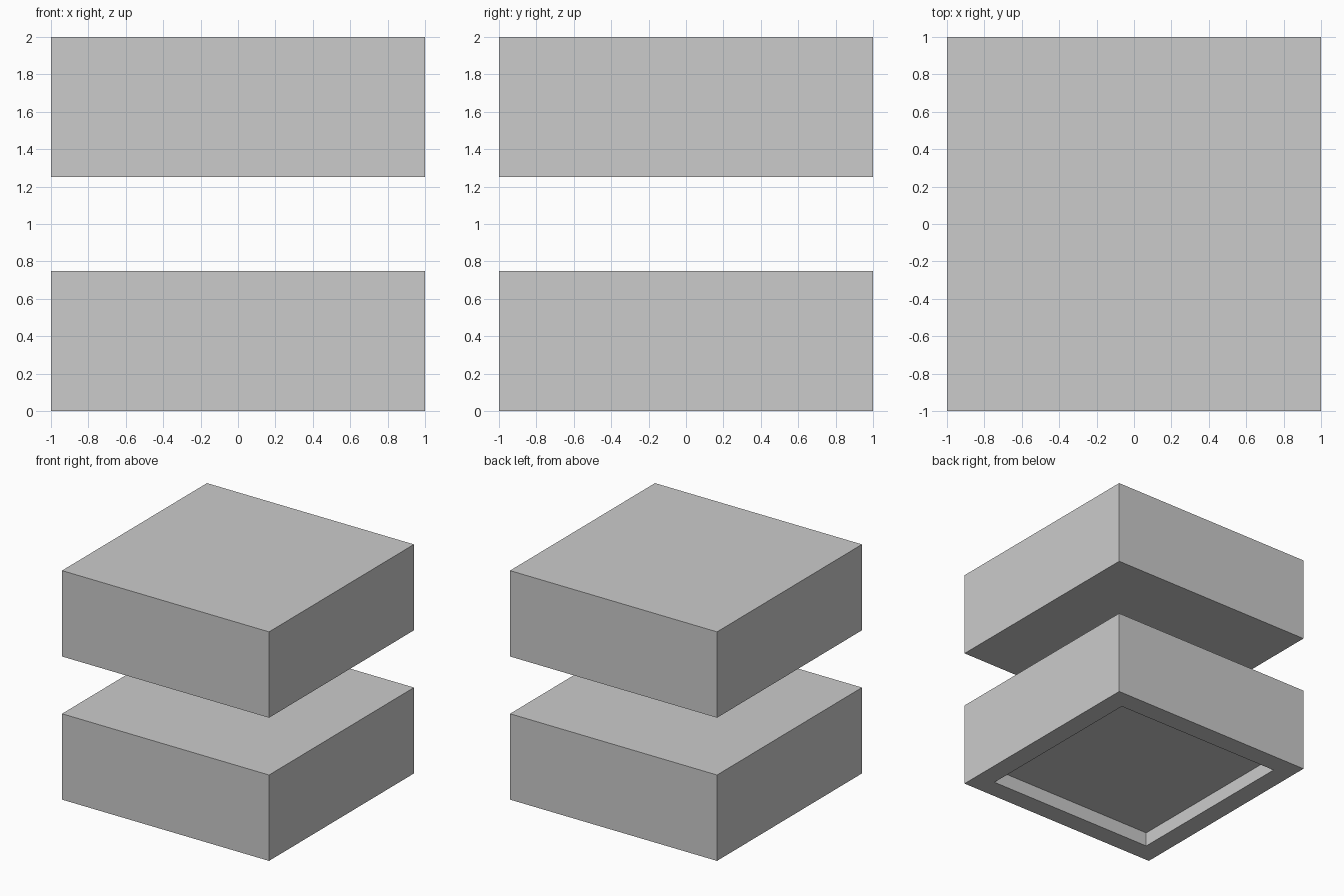
import bpy, bmesh

if "Cube" in bpy.data.objects:
    bpy.data.objects.remove(bpy.data.objects["Cube"])


def block(name, z0, z1, recess=None):
    """Square slab; recess = (rim width, depth) sinks a panel into the underside."""
    bm = bmesh.new()
    bmesh.ops.create_cube(bm, size=2)
    for v in bm.verts:
        v.co.z = z0 if v.co.z < 0 else z1
    bm.normal_update()
    if recess:
        rim, depth = recess
        base = min(bm.faces, key=lambda f: f.calc_center_median().z)
        # inset the rim, then extrude the panel straight up
        bmesh.ops.inset_region(bm, faces=[base], thickness=rim)
        out = bmesh.ops.extrude_discrete_faces(bm, faces=[base])
        bmesh.ops.translate(bm, verts=out["faces"][0].verts, vec=(0, 0, depth))
        bmesh.ops.recalc_face_normals(bm, faces=bm.faces)
    mesh = bpy.data.meshes.new(name)
    bm.to_mesh(mesh)
    bm.free()
    obj = bpy.data.objects.new(name, mesh)
    bpy.context.collection.objects.link(obj)
    return obj


# Lower slab with a shallow square recess underneath
block("lower_block", 0, 0.75, recess=(0.25, 0.125))

# Plain upper slab floating above it
block("upper_block", 1.25, 2)
